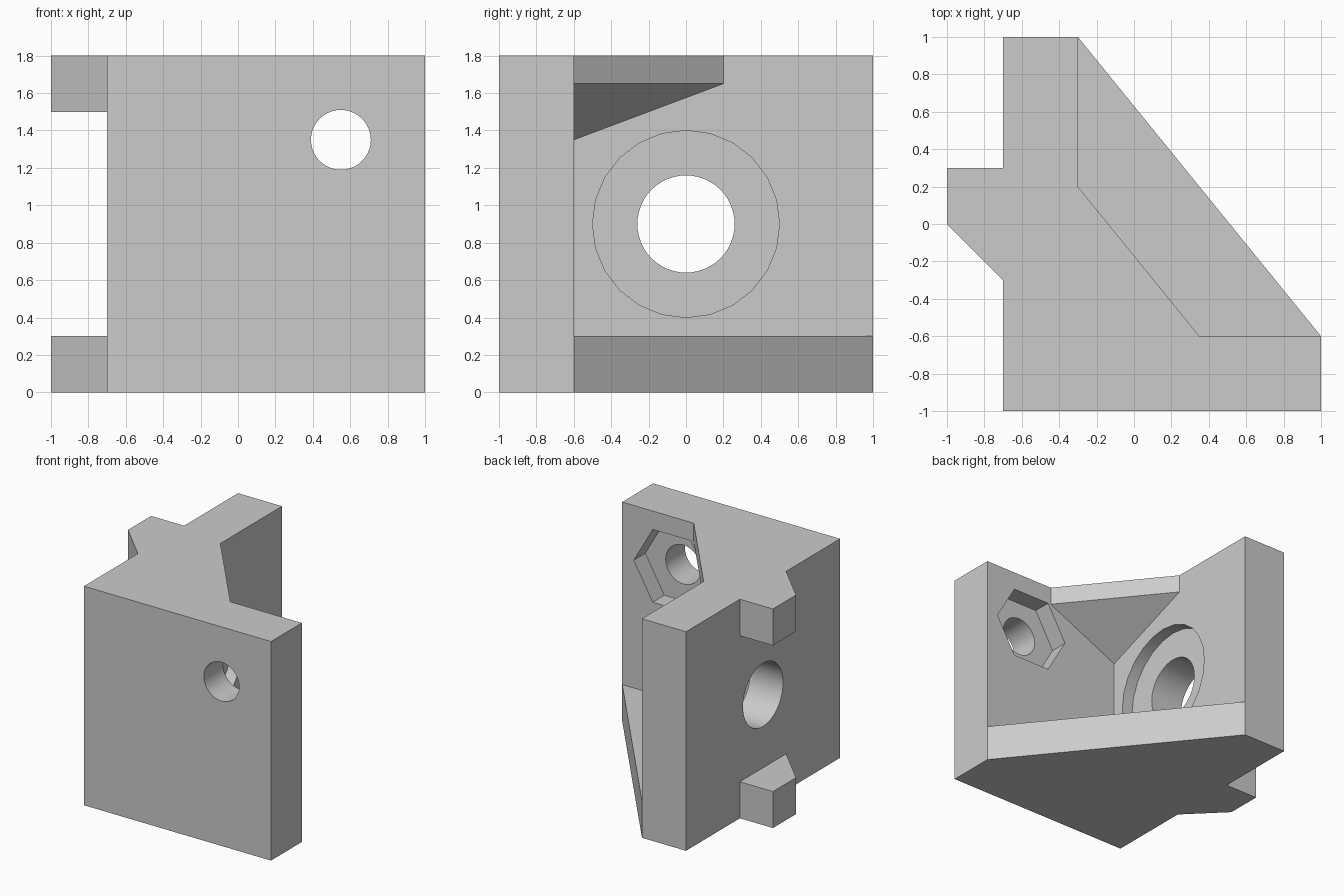
import bpy
import bmesh
import math
from mathutils import Matrix, Vector

cube = bpy.data.objects.get("Cube")
if cube:
    bpy.data.objects.remove(cube, do_unlink=True)

# Single plain grey
grey = bpy.data.materials.new("light grey")
grey.use_nodes = True
grey.diffuse_color = (0.6, 0.6, 0.6, 1)
grey.node_tree.nodes["Principled BSDF"].inputs["Base Color"].default_value = (0.6, 0.6, 0.6, 1)


def finish(name, bm):
    bmesh.ops.recalc_face_normals(bm, faces=bm.faces[:])
    mesh = bpy.data.meshes.new(name)
    bm.to_mesh(mesh)
    bm.free()
    mesh.materials.append(grey)
    obj = bpy.data.objects.new(name, mesh)
    bpy.context.collection.objects.link(obj)
    return obj


def prism(name, outline, z0, z1):
    """Extrude a plan outline from z0 to z1."""
    bm = bmesh.new()
    face = bm.faces.new([bm.verts.new((x, y, z0)) for x, y in outline])
    top = bmesh.ops.extrude_face_region(bm, geom=[face])["geom"]
    verts = [v for v in top if isinstance(v, bmesh.types.BMVert)]
    bmesh.ops.translate(bm, verts=verts, vec=(0, 0, z1 - z0))
    return finish(name, bm)


def cutter(name, sides, radius, start, end):
    """Round or polygonal cutter running between two points."""
    a, b = Vector(start), Vector(end)
    turn = Matrix.Rotation(math.pi / 2, 4, "Y" if a.x != b.x else "X")
    bm = bmesh.new()
    bmesh.ops.create_cone(bm, cap_ends=True, segments=sides, radius1=radius,
                          radius2=radius, depth=(b - a).length)
    if sides == 6:
        # Put two corners on the x axis
        corner = max(bm.verts, key=lambda v: v.co.x)
        spin = -math.atan2(corner.co.y, corner.co.x)
        bmesh.ops.rotate(bm, verts=bm.verts[:], matrix=Matrix.Rotation(spin, 3, "Z"))
    bmesh.ops.transform(bm, verts=bm.verts[:], matrix=Matrix.Translation((a + b) / 2) @ turn)
    return finish(name, bm)


def combine(target, tool, operation):
    mod = target.modifiers.new(tool.name, "BOOLEAN")
    mod.operation = operation
    mod.solver = "EXACT"
    mod.object = tool
    bpy.context.view_layer.objects.active = target
    bpy.ops.object.modifier_apply(modifier=mod.name)
    bpy.data.objects.remove(tool, do_unlink=True)


# Two upright walls in an L
bracket = prism("corner_bracket", [(-0.7, -1), (1, -1), (1, -0.6), (-0.3, -0.6),
                                   (-0.3, 1), (-0.7, 1)], 0, 1.8)

# Triangular floor, overlapping into the walls
floor = prism("floor", [(-0.3, 1), (-0.5, 1), (-0.5, -0.8), (1, -0.8), (1, -0.6)], 0, 0.3)
combine(bracket, floor, "UNION")

# Top corner gusset with its underside tapering into the corner
gusset = prism("top_gusset", [(-0.3, 0.2), (-0.5, 0.2), (-0.5, -0.8),
                              (0.35, -0.8), (0.35, -0.6)], 1.65, 1.8)
combine(bracket, gusset, "UNION")
bm = bmesh.new()
points = [(-0.3, 0.2, 1.65), (0.35, -0.6, 1.65), (-0.3, -0.6, 1.65), (-0.3, -0.6, 1.35)]
bmesh.ops.convex_hull(bm, input=[bm.verts.new(p) for p in points])
combine(bracket, finish("gusset_taper", bm), "UNION")

# Locating tabs at the top and bottom of the side wall
for name, z0, z1 in (("bottom_tab", 0, 0.3), ("top_tab", 1.5, 1.8)):
    tab = prism(name, [(-0.7, 0.3), (-1, 0.3), (-1, 0), (-0.7, -0.3),
                       (-0.6, -0.3), (-0.6, 0.3)], z0, z1)
    combine(bracket, tab, "UNION")

# Counterbored hole in the side wall, bolt hole and hexagonal pocket in the front
for tool in (
    cutter("counterbore", 24, 0.5, (-0.4, 0, 0.9), (-0.2, 0, 0.9)),
    cutter("large_hole", 48, 0.26, (-0.8, 0, 0.9), (-0.2, 0, 0.9)),
    cutter("hex_pocket", 6, 0.345, (0.55, -0.75, 1.35), (0.55, -0.59, 1.35)),
    cutter("bolt_hole", 40, 0.16, (0.55, -1.1, 1.35), (0.55, -0.5, 1.35)),
):
    combine(bracket, tool, "DIFFERENCE")

bpy.ops.object.select_all(action="DESELECT")
bracket.select_set(True)
bpy.context.view_layer.objects.active = bracket
bpy.ops.object.shade_smooth_by_angle(angle=math.radians(25))
